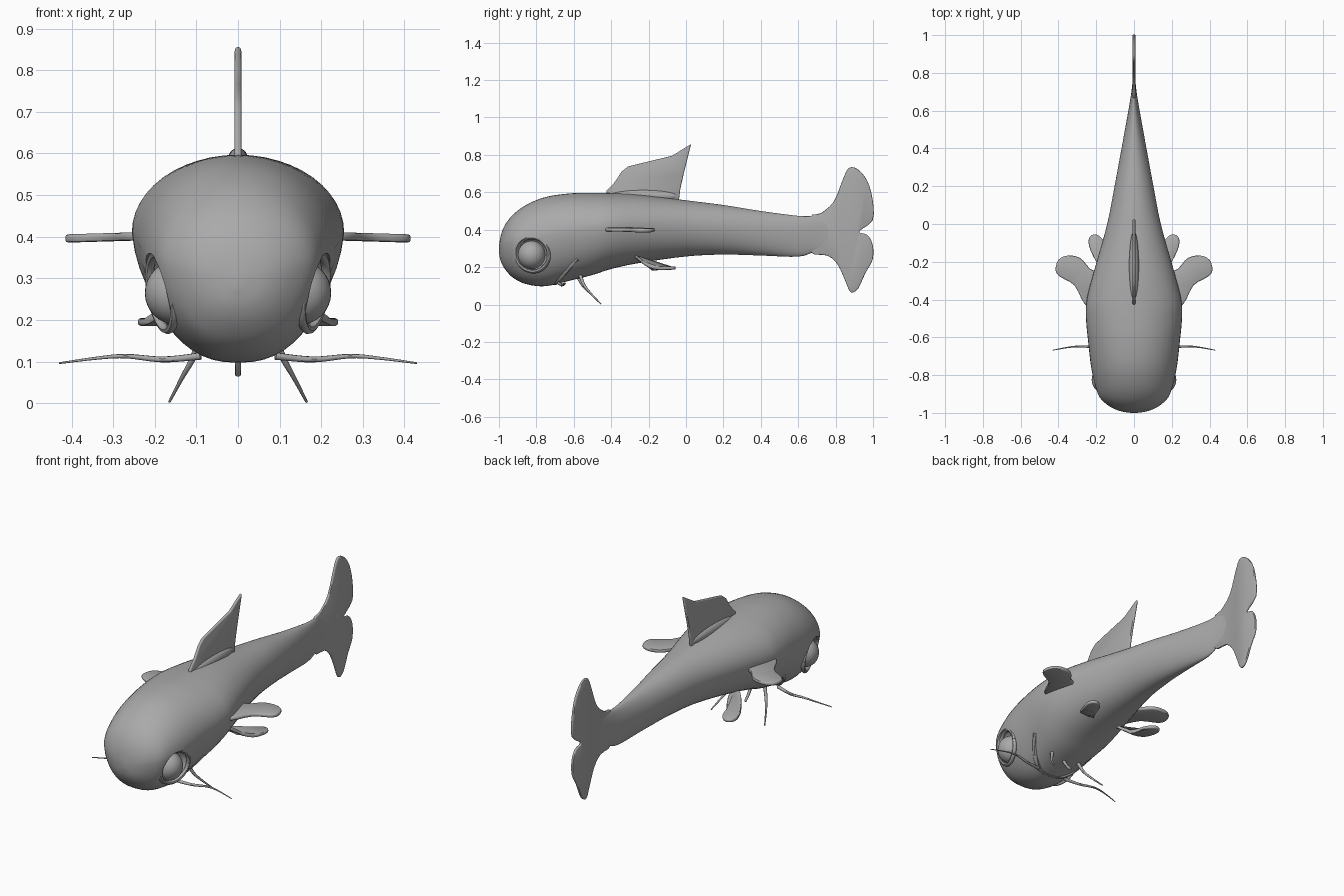
import bpy, bmesh, math
from mathutils import Vector

if "Cube" in bpy.data.objects:
    bpy.data.objects.remove(bpy.data.objects["Cube"])

grey = bpy.data.materials.new("fish grey")
grey.diffuse_color = (0.4, 0.4, 0.4, 1)
grey.use_nodes = True
grey.node_tree.nodes["Principled BSDF"].inputs["Base Color"].default_value = grey.diffuse_color


def smooth_path(pts, steps, closed=False):
    """Catmull-Rom resampling of a list of tuples."""
    n, out = len(pts), []
    get = lambda i: Vector(pts[i % n] if closed else pts[max(0, min(n - 1, i))])
    for i in range(n if closed else n - 1):
        a, b, c, d = get(i - 1), get(i), get(i + 1), get(i + 2)
        for k in range(steps):
            t = k / steps
            out.append(0.5 * (2 * b + (c - a) * t + (2 * a - 5 * b + 4 * c - d) * t * t
                              + (3 * b - a - 3 * c + d) * t ** 3))
    if not closed:
        out.append(get(n - 1))
    return out


def finish(name, bm):
    bmesh.ops.recalc_face_normals(bm, faces=bm.faces)
    me = bpy.data.meshes.new(name)
    bm.to_mesh(me)
    bm.free()
    me.materials.append(grey)
    ob = bpy.data.objects.new(name, me)
    bpy.context.collection.objects.link(ob)
    return ob


def loft(name, rings):
    """Skin a list of equal rings and cap both ends."""
    bm = bmesh.new()
    loops = [[bm.verts.new(p) for p in r] for r in rings]
    n = len(rings[0])
    for a, b in zip(loops, loops[1:]):
        for i in range(n):
            j = (i + 1) % n
            bm.faces.new((a[i], a[j], b[j], b[i]))
    bm.faces.new(loops[0])
    bm.faces.new(loops[-1])
    return finish(name, bm)


def fin(name, outline, place, normal, half):
    """Thin plate with softened rim; place maps outline points to space."""
    off = Vector(normal) * half
    mid = [Vector(place(*p)) for p in outline]
    ob = loft(name, [[p - off for p in mid], [p + off for p in mid]])
    bev = ob.modifiers.new("rim", 'BEVEL')
    bev.width, bev.segments, bev.limit_method, bev.angle_limit = half * 0.7, 2, 'ANGLE', 1.0
    return ob


def tube(name, pts, radius, tip, sides=8):
    path = smooth_path(pts, 5)
    rings = []
    for i, p in enumerate(path):
        d = (path[min(i + 1, len(path) - 1)] - path[max(i - 1, 0)]).normalized()
        u = d.cross(Vector((0.1, 0.2, 1))).normalized()
        v = d.cross(u)
        r = radius + (tip - radius) * i / (len(path) - 1)
        rings.append([p + r * (u * math.cos(a) + v * math.sin(a))
                      for a in (2 * math.pi * k / sides for k in range(sides))])
    return loft(name, rings)


def ball(name, loc, scale):
    bm = bmesh.new()
    bmesh.ops.create_uvsphere(bm, u_segments=32, v_segments=16, radius=1)
    for v in bm.verts:
        v.co = Vector([c * s for c, s in zip(v.co, scale)])
    ob = finish(name, bm)
    ob.location = loc
    return ob


# Body stations: y, half width, top, bottom
STATIONS = smooth_path([
    (-1, .015, .31, .275), (-.99, .075, .37, .23), (-.965, .13, .43, .185),
    (-.92, .18, .485, .14), (-.85, .207, .535, .108), (-.75, .228, .575, .098),
    (-.62, .243, .594, .128), (-.5, .254, .597, .158), (-.4, .25, .595, .19),
    (-.25, .212, .587, .222), (0, .142, .557, .257), (.2, .103, .532, .267),
    (.4, .066, .500, .262), (.6, .03, .474, .256), (.69, .015, .472, .283),
    (.78, .005, .46, .30)], 4)


def section(station, a):
    """Egg-shaped cross-section point at angle a, counted from the right side."""
    y, w, top, bot = station
    zw = bot + (top - bot) * 0.56
    c, s = math.cos(a), math.sin(a)
    head = max(0, min(1, -y / 0.6))
    if s >= 0:
        return Vector((w * c, y, zw + (top - zw) * s))
    e = 2 / (2 + 0.4 * head)
    d = abs(s) ** e
    x = math.copysign(abs(c) ** e, c) * w * (1 - 0.14 * head * d)
    return Vector((x, y, zw - (zw - bot) * d))


body = loft("body", [[section(st, 2 * math.pi * k / 48) for k in range(48)] for st in STATIONS])

# Mouth fold wrapping the underside of the head
lip = []
for k in range(13):
    t = k / 6 - 1
    y = -0.70 + 0.12 * t * t
    st = min(STATIONS, key=lambda q: abs(q[0] - y))
    a = -math.pi / 2 + t * 1.0
    p = section((y, st[1], st[2], st[3]), a)
    lip.append(p + Vector((-.006 * t, 0, .006)))
tube("mouth_lip", lip, 0.013, 0.013)

# Dorsal fin with a flared base
fin("dorsal_fin", [(-.43, .58), (-.425, .607), (-.38, .655), (-.345, .71), (-.31, .738),
                   (-.2, .765), (-.075, .795), (.027, .858), (.008, .78), (-.012, .70),
                   (-.03, .62), (-.04, .54)],
    lambda y, z: (0, y, z), (1, 0, 0), 0.008)
ball("dorsal_base", (0, -.23, .58), (.026, .19, .033))

# Forked tail
tail = smooth_path([
    (.66, .462), (.72, .488), (.79, .55), (.835, .66), (.87, .73), (.92, .722), (.97, .66),
    (.998, .56), (.998, .45), (.925, .39), (.97, .372), (.998, .32), (.998, .24), (.96, .17),
    (.92, .085), (.88, .066), (.85, .13), (.81, .215), (.755, .262), (.66, .285)], 3, True)
fin("tail_fin", tail, lambda y, z: (0, y, z), (1, 0, 0), 0.007)

for s, side in ((1, "right"), (-1, "left")):
    # Eye sitting in a carved socket with a raised lid
    cutter = ball(side + "_socket_cutter", (s * .205, -.825, .265), (.07, .096, .096))
    cutter.hide_render = True
    cut = body.modifiers.new(side + " socket", 'BOOLEAN')
    cut.operation, cut.solver, cut.object = 'DIFFERENCE', 'EXACT', cutter
    ball(side + "_eye", (s * .15, -.825, .265), (.074, .074, .076))
    lid = [(0, .092 * math.cos(a), .092 * math.sin(a))
           for a in (2 * math.pi * k / 32 for k in range(33))]
    lid_ob = tube(side + "_eyelid", lid, .011, .011)
    lid_ob.location = (s * .182, -.822, .268)
    lid_ob.rotation_euler = (0, s * .15, -s * .3)

    # Pectoral paddle fin
    pec = smooth_path([(.20, -.43), (.26, -.425), (.315, -.325), (.39, -.28), (.415, -.245),
                       (.40, -.19), (.35, -.167), (.285, -.18), (.235, -.235), (.18, -.28)], 3, True)
    fin(side + "_pectoral_fin", pec,
        lambda x, y: (s * x, y, .402 - .03 * (x - .2)), (0, 0, 1), 0.010)

    # Pelvic fin curling down from the belly
    pel = smooth_path([(.10, -.27), (.15, -.262), (.20, -.20), (.237, -.12), (.235, -.07),
                       (.20, -.055), (.16, -.09), (.135, -.16), (.10, -.22)], 3, True)
    fin(side + "_pelvic_fin", pel,
        lambda x, y: (s * x, y, .195 + .06 * min(1, max(0, (-.16 - y) / .1)) ** 2), (0, 0, 1), 0.009)

    # Long and short whiskers
    tube(side + "_long_whisker", [(s * .09, -.68, .113), (s * .18, -.66, .105),
                                  (s * .27, -.648, .113), (s * .34, -.652, .108),
                                  (s * .43, -.668, .096)], .009, .002)
    tube(side + "_short_whisker", [(s * .09, -.565, .155), (s * .11, -.545, .105),
                                   (s * .135, -.51, .06), (s * .165, -.455, .003)], .010, .003)

# Small barbel under the chin
tube("chin_barbel", [(0, -.58, .15), (0, -.55, .10), (0, -.52, .068)], .009, .006)

# Apply modifiers, remove cutters, smooth the shading
bpy.context.view_layer.update()
parts = [o for o in bpy.data.objects if not o.hide_render]
bpy.ops.object.select_all(action='DESELECT')
for o in parts:
    o.select_set(True)
bpy.context.view_layer.objects.active = body
bpy.ops.object.convert(target='MESH')
for o in [o for o in bpy.data.objects if o.hide_render]:
    bpy.data.objects.remove(o)
bpy.ops.object.shade_smooth_by_angle(angle=math.radians(45))
